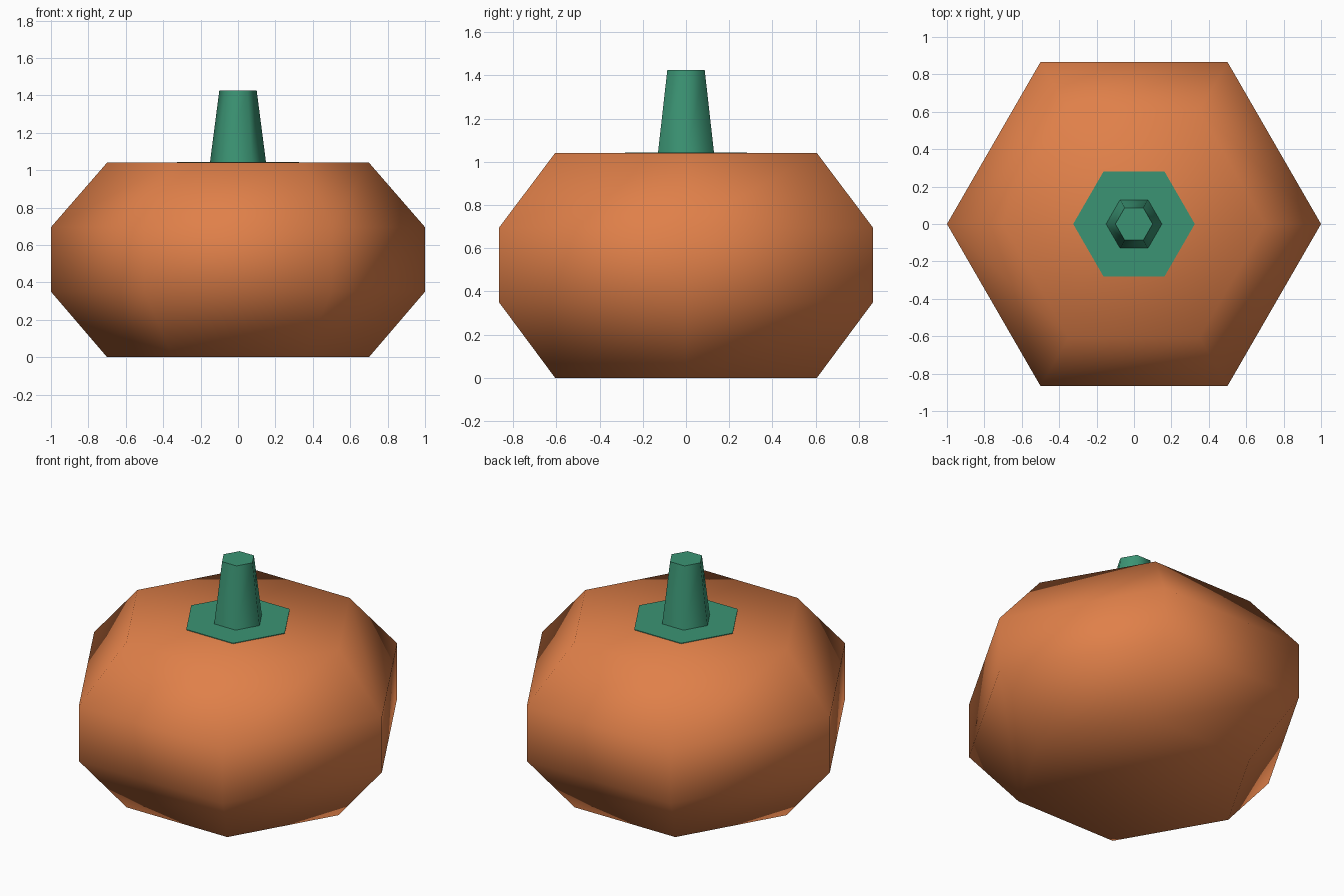
import bpy, bmesh, math

if "Cube" in bpy.data.objects:
    bpy.data.objects.remove(bpy.data.objects["Cube"])


def material(name, rgb):
    mat = bpy.data.materials.new(name)
    mat.diffuse_color = (*rgb, 1)
    mat.use_nodes = True
    mat.node_tree.nodes["Principled BSDF"].inputs["Base Color"].default_value = mat.diffuse_color
    return mat


def hex_lathe(name, profile, mat, smooth_caps=False):
    """Stack six-sided rings given as (radius, height), capped at both ends."""
    bm = bmesh.new()
    rings = [[bm.verts.new((r * math.cos(i * math.pi / 3),
                            r * math.sin(i * math.pi / 3), z)) for i in range(6)]
             for r, z in profile]
    for low, high in zip(rings, rings[1:]):
        for i in range(6):
            j = (i + 1) % 6
            bm.faces.new((low[i], low[j], high[j], high[i])).smooth = True
    caps = [bm.faces.new(rings[0][::-1]), bm.faces.new(rings[-1])]
    for cap in caps:
        cap.smooth = smooth_caps
        if not smooth_caps:
            for edge in cap.edges:
                edge.smooth = False   # crisp rim around flat caps
    mesh = bpy.data.meshes.new(name)
    bm.to_mesh(mesh)
    bm.free()
    mesh.materials.append(mat)
    obj = bpy.data.objects.new(name, mesh)
    bpy.context.collection.objects.link(obj)
    return obj


orange = material("pumpkin orange", (0.745, 0.216, 0.067))
green = material("stem green", (0.044, 0.296, 0.174))

# Fully smooth-shaded six-sided pumpkin body
hex_lathe("pumpkin_body", [(0.7, 0), (1, 0.35), (1, 0.695), (0.7, 1.04)], orange, True)

# Thin green patch around the stem
hex_lathe("stem_patch", [(0.325, 1.037), (0.325, 1.044)], green)

# Tapered stem
hex_lathe("stem", [(0.15, 1.04), (0.1, 1.425)], green)
